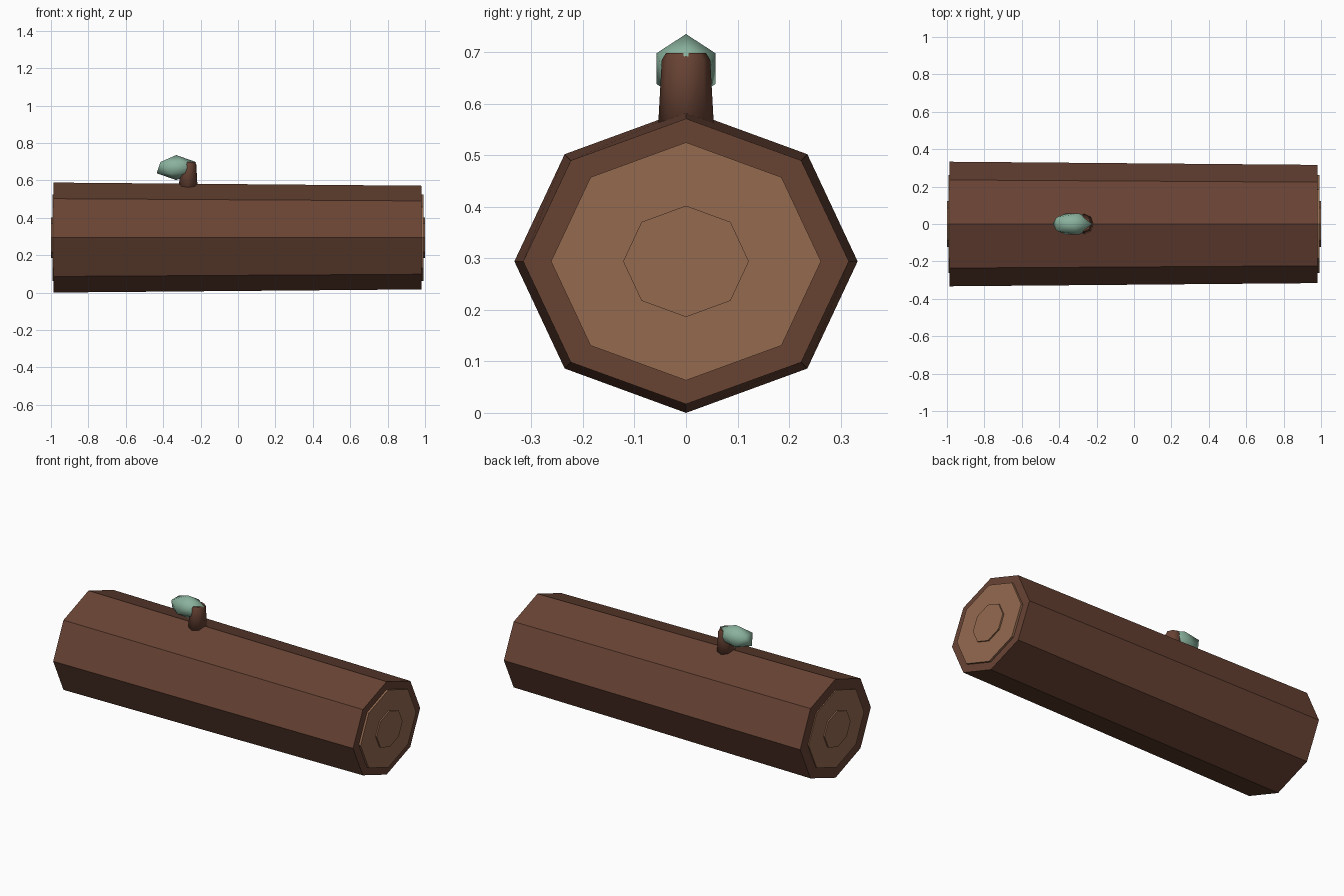
import bpy, bmesh, math
from mathutils import Matrix

if "Cube" in bpy.data.objects:
    bpy.data.objects.remove(bpy.data.objects["Cube"])


def material(name, rgb):
    lin = [((c / 255 + 0.055) / 1.055) ** 2.4 for c in rgb]
    m = bpy.data.materials.new(name)
    m.diffuse_color = (*lin, 1.0)
    m.use_nodes = True
    m.node_tree.nodes["Principled BSDF"].inputs["Base Color"].default_value = m.diffuse_color
    return m


BARK = material("bark brown", (104, 67, 52))
WOOD = material("cut wood", (148, 106, 79))
LEAF = material("leaf green", (138, 178, 157))
CZ = 0.294  # height of the log axis


def finish(name, bm, mat, smooth=False):
    bmesh.ops.recalc_face_normals(bm, faces=bm.faces)
    me = bpy.data.meshes.new(name)
    bm.to_mesh(me)
    bm.free()
    me.materials.append(mat)
    for p in me.polygons:
        p.use_smooth = smooth
    ob = bpy.data.objects.new(name, me)
    bpy.context.collection.objects.link(ob)
    return ob


def loft(name, rings, mat, place, sides=8, smooth=False):
    """Skin octagonal rings (position, radius a, radius b) and cap both ends."""
    bm = bmesh.new()
    loops = []
    for t, a, b in rings:
        angles = [2 * math.pi * i / sides for i in range(sides)]
        loops.append([bm.verts.new(place(t, a * math.cos(w), b * math.sin(w)))
                      for w in angles])
    for lo, hi in zip(loops, loops[1:]):
        for i in range(sides):
            j = (i + 1) % sides
            bm.faces.new((lo[i], lo[j], hi[j], hi[i]))
    bm.faces.new(loops[0])
    bm.faces.new(loops[-1])
    return finish(name, bm, mat, smooth)


def along_x(t, a, b):
    return (t, a, CZ + b)


def along_z(t, a, b):
    return (-0.266 + a, b, t)


# Slightly tapered trunk
loft("log_trunk", [(-0.986, 0.333, 0.294), (0.98, 0.316, 0.277)], BARK, along_x)

# Stepped cut-wood discs on both ends
for side, s in (("left", -1), ("right", 1)):
    loft(side + "_cut_face", [(s * 0.97, 0.262, 0.231), (s * 0.992, 0.262, 0.231)],
         WOOD, along_x)
    loft(side + "_heartwood", [(s * 0.985, 0.122, 0.108), (s * 1.0, 0.122, 0.108)],
         WOOD, along_x)

# Branch stub with a narrowed tip
twig = loft("branch_stub", [(0.54, 0.051, 0.055), (0.685, 0.043, 0.047),
                            (0.698, 0.036, 0.039)], BARK, along_z, smooth=True)
twig.data.polygons[-1].use_smooth = False

# Faceted leaf clump
bm = bmesh.new()
bmesh.ops.create_icosphere(
    bm, subdivisions=1, radius=1.0,
    matrix=Matrix.Translation((-0.33, 0, 0.668)) @ Matrix.Diagonal((0.117, 0.067, 0.067, 1)))
finish("leaf", bm, LEAF, smooth=True)
